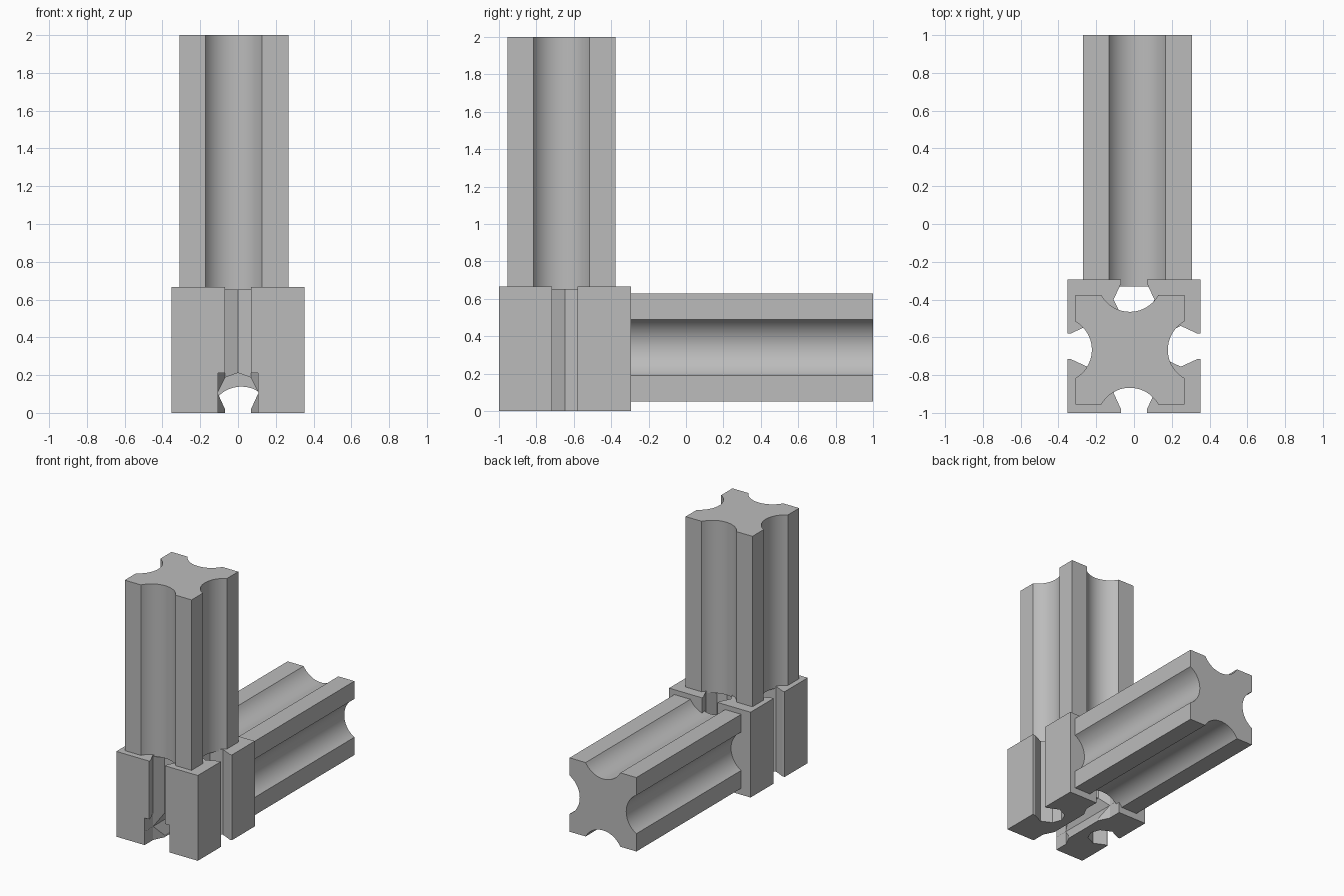
import bpy
import bmesh
import math
from mathutils import Matrix, Vector

if "Cube" in bpy.data.objects:
    bpy.data.objects.remove(bpy.data.objects["Cube"])

# Plain grey metal
grey = bpy.data.materials.new("grey_metal")
grey.use_nodes = True
colour = (0.5, 0.5, 0.5, 1)
grey.diffuse_color = colour
grey.node_tree.nodes["Principled BSDF"].inputs["Base Color"].default_value = colour

HALF = 0.3525          # half width of the connector block
BLOCK_Y = -1 + HALF
BLOCK_TOP = 0.667
UP = Matrix.Identity(3)
BACK = Matrix(((1, 0, 0), (0, 0, 1), (0, 1, 0)))   # profile in x-z, extruded along y

# Undercut slot: (depth, half width) from the mouth to the pointed floor
SLOT = [(0, 0.068), (0.018, 0.068), (0.105, 0.108), (0.187, 0.068)]
FLOOR = 0.212


def prism(name, outline, length, axes, origin):
    """Extrude a closed 2D outline along the third axis."""
    bm = bmesh.new()
    base = bm.faces.new([bm.verts.new((u, v, 0)) for u, v in outline])
    grown = bmesh.ops.extrude_face_region(bm, geom=[base])["geom"]
    bmesh.ops.translate(bm, vec=(0, 0, length),
                        verts=[e for e in grown if isinstance(e, bmesh.types.BMVert)])
    for v in bm.verts:
        v.co = axes @ v.co + Vector(origin)
    bmesh.ops.recalc_face_normals(bm, faces=bm.faces)
    mesh = bpy.data.meshes.new(name)
    bm.to_mesh(mesh)
    bm.free()
    mesh.materials.append(grey)
    obj = bpy.data.objects.new(name, mesh)
    bpy.context.collection.objects.link(obj)
    return obj


def four_sides(side):
    """Repeat one side's points by quarter turns."""
    points = []
    for quarter in range(4):
        turn = Matrix.Rotation(quarter * math.pi / 2, 2)
        points += [turn @ Vector(p) for p in side]
    return points


def slot_points(level):
    """Slot cut upward from a bottom edge at the given level."""
    left = [(-w, level + d) for d, w in SLOT]
    return left + [(0, level + FLOOR)] + [(-u, v) for u, v in reversed(left)]


def select_only(obj):
    bpy.ops.object.select_all(action="DESELECT")
    obj.select_set(True)
    bpy.context.view_layer.objects.active = obj


def cut(target, cutter):
    mod = target.modifiers.new("cut", "BOOLEAN")
    mod.operation = "DIFFERENCE"
    mod.solver = "EXACT"
    mod.object = cutter
    select_only(target)
    bpy.ops.object.modifier_apply(modifier=mod.name)
    bpy.data.objects.remove(cutter)


# Connector block with a slot down each side
block = prism("connector_block", four_sides([(-HALF, -HALF)] + slot_points(-HALF)),
              BLOCK_TOP, UP, (0, BLOCK_Y, 0))

# Channel under the block, with wider notches at both ends
channel = slot_points(0)
channel = [(-0.068, -0.1)] + channel[1:-1] + [(0.068, -0.1)]
cut(block, prism("channel_cutter", channel, 1, BACK, (0, BLOCK_Y - 0.5, 0)))
notch = [(-0.107, -0.1), (0.107, -0.1), (0.107, 0.212), (-0.107, 0.212)]
for end in (-1, 1):
    cut(block, prism("notch_cutter", notch, 0.2, BACK,
                     (0, BLOCK_Y + end * HALF - 0.1, 0)))

# Grooved bars: square section with a round hollow on each side
BAR = 0.289
RADIUS, GROOVE, DEPTH = 0.172, 0.15, 0.088
spread = math.asin(GROOVE / RADIUS)
STEPS = 20
side = [(-BAR, -BAR)]
for i in range(STEPS + 1):
    a = spread * (2 * i / STEPS - 1)
    side.append((RADIUS * math.sin(a), -BAR + DEPTH - RADIUS + RADIUS * math.cos(a)))
bar = four_sides(side)

upright = prism("upright_bar", bar, 2 - 0.65, UP, (-0.022, -0.666, 0.65))
beam = prism("horizontal_bar", bar, 1.33, BACK, (0.018, -0.33, 0.34))
for obj in (upright, beam):
    select_only(obj)
    bpy.ops.object.shade_smooth_by_angle(angle=math.radians(25))
